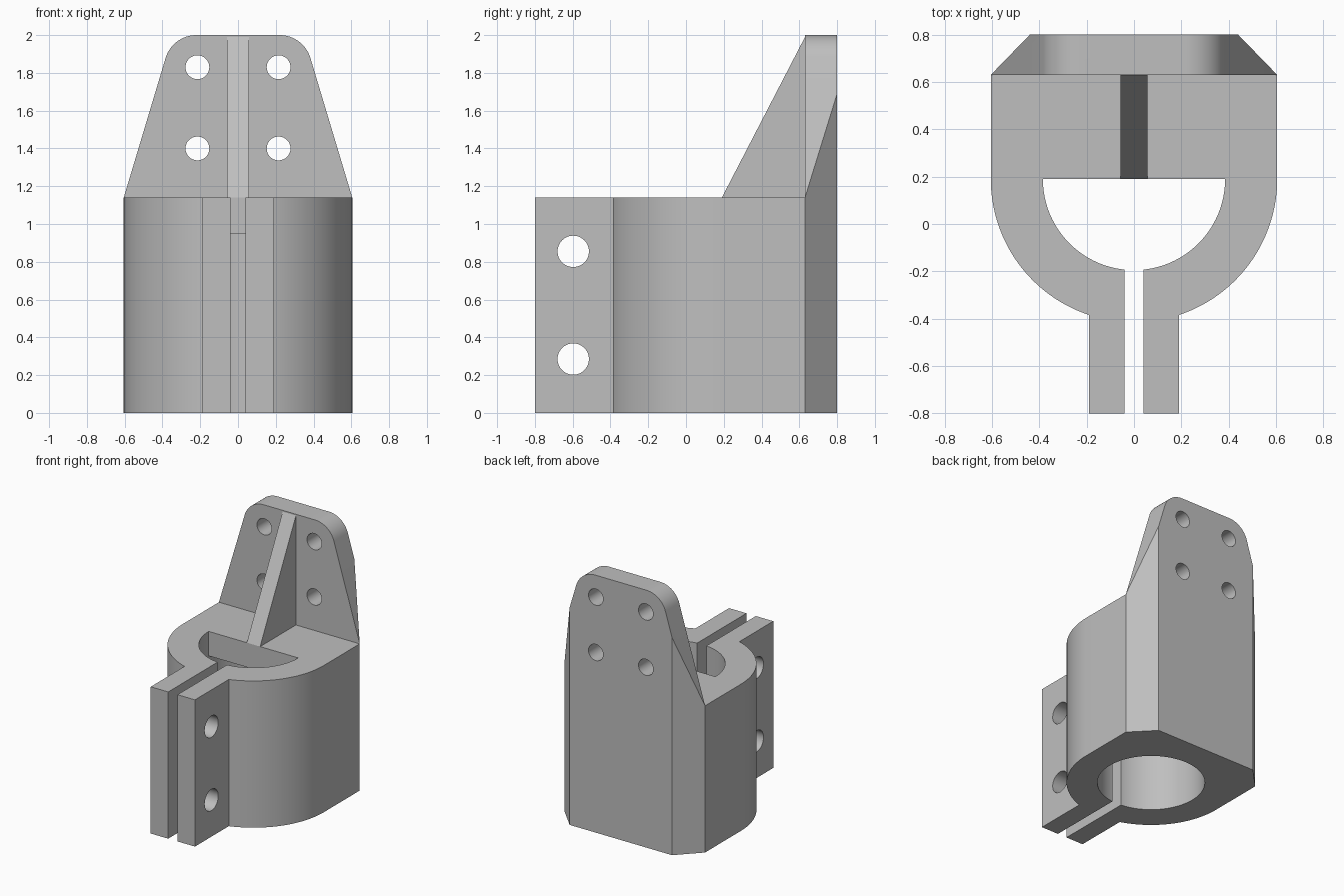
import bpy, bmesh, math
from mathutils import Matrix, Vector

cube = bpy.data.objects.get("Cube")
if cube:
    bpy.data.objects.remove(cube, do_unlink=True)

HALF, BORE, CY = 0.605, 0.385, 0.19   # half width, bore radius, bore centre y
DECK, TOP = 1.14, 2.0                 # clamp height, full height
FRONT, BACK = 0.63, 0.8               # mounting plate faces

# Axes that a 2D profile (u, v) and its extrusion direction map to
PLANES = {"xy": (0, 1, 2), "xz": (0, 2, 1), "yz": (1, 2, 0)}


def prism(name, points, plane, low, high):
    """Extrude a 2D outline between two levels."""
    u, v, w = PLANES[plane]
    bm = bmesh.new()
    verts = []
    for a, b in points:
        co = Vector()
        co[u], co[v], co[w] = a, b, low
        verts.append(bm.verts.new(co))
    face = bm.faces.new(verts)
    new = bmesh.ops.extrude_face_region(bm, geom=[face])["geom"]
    shift = Vector()
    shift[w] = high - low
    bmesh.ops.translate(bm, vec=shift, verts=[g for g in new if isinstance(g, bmesh.types.BMVert)])
    bmesh.ops.recalc_face_normals(bm, faces=bm.faces)
    mesh = bpy.data.meshes.new(name)
    bm.to_mesh(mesh)
    bm.free()
    obj = bpy.data.objects.new(name, mesh)
    bpy.context.collection.objects.link(obj)
    return obj


def arc(cx, cy, r, start, end, steps):
    angles = [math.radians(start + (end - start) * i / steps) for i in range(steps + 1)]
    return [(cx + r * math.cos(a), cy + r * math.sin(a)) for a in angles]


def circle(cx, cy, r, steps=48):
    return arc(cx, cy, r, 0, 360, steps)[:-1]


def rect(x0, y0, x1, y1):
    return [(x0, y0), (x1, y0), (x1, y1), (x0, y1)]


def combine(target, other, operation):
    mod = target.modifiers.new(operation, "BOOLEAN")
    mod.operation, mod.solver, mod.object = operation, "EXACT", other
    bpy.context.view_layer.objects.active = target
    bpy.ops.object.modifier_apply(modifier=mod.name)
    bpy.data.objects.remove(other, do_unlink=True)


# Clamp body: round front, straight sides, chamfered back, with the two ears
ear = 0.19
gap = math.degrees(math.asin(ear / HALF))
right_arc = arc(0, CY, HALF, 270 + gap, 360, 48)
half = [(ear, -0.8)] + right_arc + [(HALF, FRONT), (0.44, BACK)]
outline = half + [(-x, y) for x, y in reversed(half)]
bracket = prism("clamp_bracket", outline, "xy", 0, TOP)

# Tapered mounting plate with rounded top corners
taper = 0.3
corner = HALF - taper * (TOP - DECK)
lean = math.degrees(math.atan(taper))
radius = 0.17
tangent = radius * math.tan(math.radians((90 - lean) / 2))
corner_arc = arc(corner - tangent, TOP - radius, radius, lean, 90, 16)
half = [(HALF + 0.1, -0.1), (HALF + 0.1, DECK), (HALF, DECK)] + corner_arc
profile = half + [(-x, z) for x, z in reversed(half)]
combine(bracket, prism("plate_profile", profile, "xz", -1, 1), "INTERSECT")
combine(bracket, prism("deck_cut", rect(-1, -1, 1, FRONT), "xy", DECK, 3), "DIFFERENCE")

# Triangular stiffening rib
rib = [(CY, DECK), (FRONT, 1.99), (0.7, 1.99), (0.7, DECK - 0.05), (CY, DECK - 0.05)]
combine(bracket, prism("rib", rib, "yz", -0.057, 0.057), "UNION")

# Bore, roofed over at the rear, and the clamping slit
cutters = [
    prism("bore", circle(0, CY, BORE, 96), "xy", -0.1, 0.95),
    prism("front_opening", arc(0, CY, BORE, 180, 360, 48), "xy", 0.5, 1.3),
    prism("slit", rect(-0.04, -1, 0.04, 0), "xy", -0.1, 1.3),
]
# Bolt holes through the ears and the plate
for z in (0.285, 0.855):
    cutters.append(prism("ear_hole", circle(-0.597, z, 0.083), "yz", -0.4, 0.4))
for z in (1.4, 1.83):
    for x in (-0.215, 0.215):
        cutters.append(prism("plate_hole", circle(x, z, 0.063), "xz", 0.5, 1))
for cutter in cutters:
    combine(bracket, cutter, "DIFFERENCE")

# Single grey finish
grey = bpy.data.materials.new("plain grey")
grey.use_nodes = True
colour = (0.52, 0.52, 0.52, 1)
grey.diffuse_color = colour
grey.node_tree.nodes["Principled BSDF"].inputs["Base Color"].default_value = colour
bracket.data.materials.clear()
bracket.data.materials.append(grey)
for poly in bracket.data.polygons:
    poly.material_index = 0

bpy.ops.object.select_all(action="DESELECT")
bracket.select_set(True)
bpy.context.view_layer.objects.active = bracket
bpy.ops.object.shade_smooth_by_angle(angle=math.radians(25))
